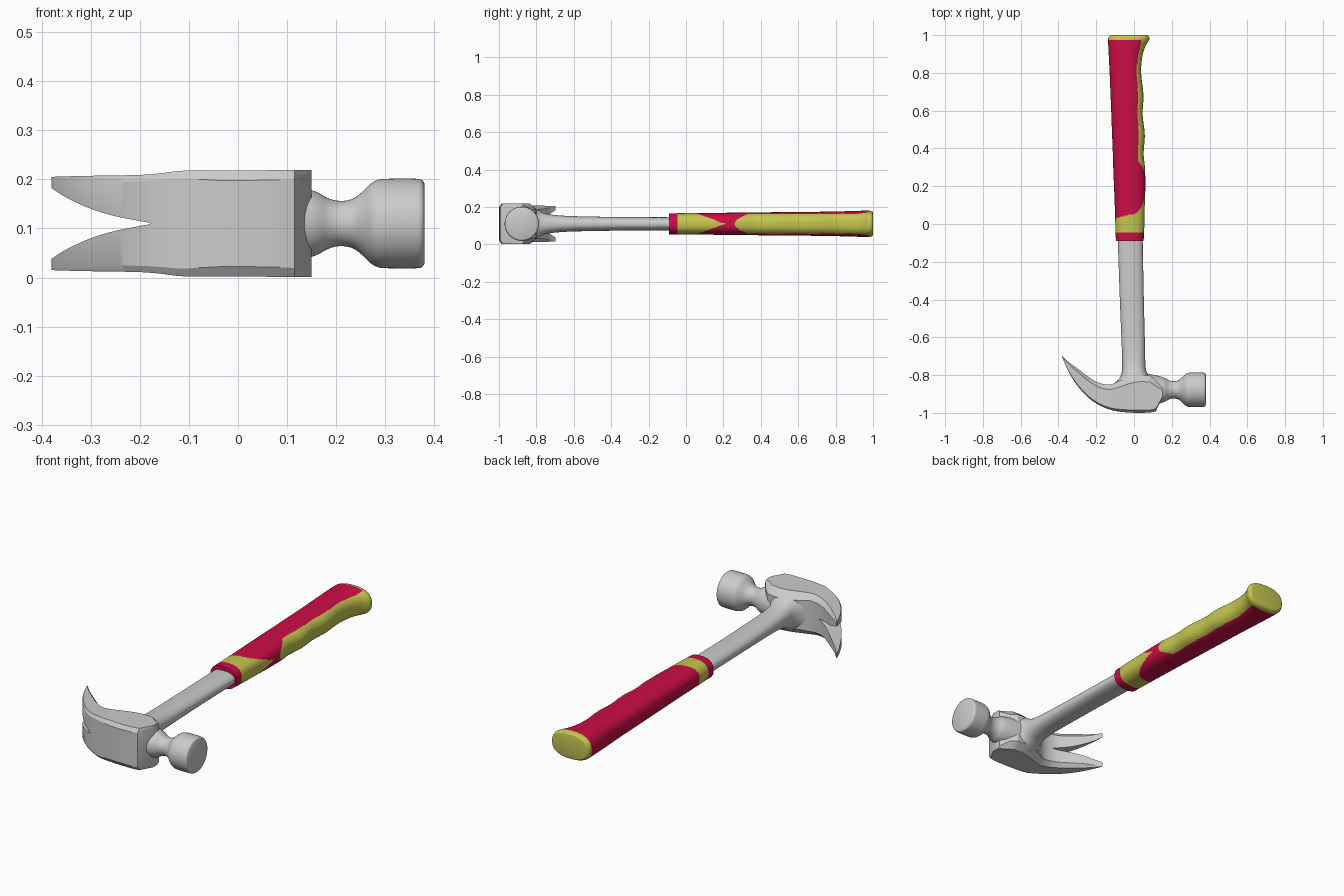
import bpy, bmesh, math

if "Cube" in bpy.data.objects:
    bpy.data.objects.remove(bpy.data.objects["Cube"])

CZ = 0.11  # height of the symmetry plane; all parts are built around local z = 0


def material(name, rgb):
    m = bpy.data.materials.new(name)
    m.diffuse_color = (*rgb, 1)
    m.use_nodes = True
    m.node_tree.nodes["Principled BSDF"].inputs["Base Color"].default_value = m.diffuse_color
    return m


STEEL = material("steel grey", (0.60, 0.60, 0.60))
RED = material("grip red", (0.60, 0.004, 0.06))
YELLOW = material("grip yellow", (0.56, 0.56, 0.08))


def spline(keys, t):
    """Smooth interpolation through rows of (t, value, value, ...)."""
    n = len(keys)
    i = 0
    while i < n - 2 and t > keys[i + 1][0]:
        i += 1
    a, b = keys[i], keys[i + 1]
    p, q = keys[max(i - 1, 0)], keys[min(i + 2, n - 1)]
    h = b[0] - a[0]
    s = min(1, max(0, (t - a[0]) / h))
    out = []
    for k in range(1, len(a)):
        m0 = (b[k] - p[k]) / (b[0] - p[0]) * h
        m1 = (q[k] - a[k]) / (q[0] - a[0]) * h
        out.append((2*s**3 - 3*s*s + 1) * a[k] + (s**3 - 2*s*s + s) * m0
                   + (3*s*s - 2*s**3) * b[k] + (s**3 - s*s) * m1)
    return out


def span(a, b, n):
    return [a + (b - a) * i / n for i in range(n + 1)]


def loft(name, rings, mats, rule=None, angle=35, half=False):
    bm = bmesh.new()
    vs = [[bm.verts.new(p) for p in r] for r in rings]
    n = len(rings[0])
    for a, b in zip(vs, vs[1:]):
        for j in range(n):
            bm.faces.new((a[j], a[(j + 1) % n], b[(j + 1) % n], b[j]))
    bm.faces.new(vs[0])
    bm.faces.new(vs[-1])
    bmesh.ops.recalc_face_normals(bm, faces=bm.faces)
    if half:  # open the symmetry plane
        inner = [f for f in bm.faces if all(abs(v.co.z) < 1e-6 for v in f.verts)]
        bmesh.ops.delete(bm, geom=inner, context='FACES')
    if rule:
        for f in bm.faces:
            f.material_index = rule(f.calc_center_median())
    me = bpy.data.meshes.new(name)
    bm.to_mesh(me)
    bm.free()
    for m in mats:
        me.materials.append(m)
    ob = bpy.data.objects.new(name, me)
    ob.location.z = CZ
    bpy.context.collection.objects.link(ob)
    if half:
        mod = ob.modifiers.new("mirror", 'MIRROR')
        mod.use_axis = (False, False, True)
        mod.merge_threshold = 0.0005
    bpy.ops.object.select_all(action='DESELECT')
    ob.select_set(True)
    bpy.context.view_layer.objects.active = ob
    bpy.ops.object.shade_smooth_by_angle(angle=math.radians(angle))
    return ob


def oval(y, xl, xr, hz, n, power):
    """Superellipse ring across the handle."""
    ring = []
    for i in range(n):
        a = 2 * math.pi * (i + 0.5) / n
        c, s = math.cos(a), math.sin(a)
        e = 2 / power
        ring.append(((xl + xr) / 2 + (xr - xl) / 2 * math.copysign(abs(c)**e, c), y,
                     hz * math.copysign(abs(s)**e, s)))
    return ring


# Head block and split claw: x, lower y, upper y, half width
BODY = [(-0.38, -0.706, -0.699, 0.095), (-0.35, -0.775, -0.728, 0.096),
        (-0.31, -0.842, -0.757, 0.097), (-0.25, -0.912, -0.803, 0.098),
        (-0.20, -0.95, -0.835, 0.099), (-0.16, -0.971, -0.848, 0.102),
        (-0.12, -0.985, -0.848, 0.107), (-0.08, -0.993, -0.832, 0.108),
        (-0.03, -0.998, -0.812, 0.108), (0.03, -1.0, -0.80, 0.108),
        (0.085, -0.998, -0.802, 0.109)]
SLOT = [(-0.38, 0.072), (-0.35, 0.053), (-0.30, 0.030), (-0.25, 0.015),
        (-0.20, 0.005), (-0.182, 0.002)]


def head_ring(x, lo, hi, hz):
    w = spline(SLOT, x)[0] if x < -0.18 else 0
    k = min(1, (hi - lo) / 0.18)
    g = 0.3 * (hz - w)
    c1, c2 = min(0.02 * k, g), min(0.035 * k, g)
    return [(x, lo, w), (x, lo, hz - c1), (x, lo + 0.014 * k, hz),
            (x, hi - 0.035 * k, hz), (x, hi, hz - c2), (x, hi, w)]


xs = span(-0.38, -0.182, 24) + span(-0.178, 0.085, 24)
rings = [head_ring(x, *spline(BODY, x)) for x in xs]
rings.append(head_ring(0.115, -0.992, -0.825, 0.109))
rings.append(head_ring(0.15, -0.92, -0.868, 0.109))
loft("claw_head", rings, [STEEL], angle=28, half=True)

# Neck and striking face, turned around the x axis
POLL = [(0.07, 0.086), (0.12, 0.076), (0.15, 0.068), (0.165, 0.062), (0.185, 0.051),
        (0.21, 0.046), (0.235, 0.051), (0.255, 0.066), (0.27, 0.081),
        (0.285, 0.089), (0.30, 0.091), (0.368, 0.091), (0.376, 0.088), (0.38, 0.081)]
rings = []
for x in span(0.07, 0.368, 50) + [0.372, 0.376, 0.378, 0.38]:
    r = spline(POLL, x)[0]
    rings.append([(x, -0.878 + r * math.cos(2 * math.pi * i / 64),
                   r * math.sin(2 * math.pi * i / 64)) for i in range(64)])
loft("striking_face", rings, [STEEL], angle=40)

# Steel shaft flaring into the head: y, left x, right x, half height
SHAFT = [(-0.87, -0.15, 0.12, 0.104), (-0.84, -0.10, 0.105, 0.099),
         (-0.815, -0.077, 0.09, 0.088), (-0.79, -0.066, 0.07, 0.073),
         (-0.76, -0.063, 0.062, 0.058), (-0.70, -0.063, 0.059, 0.047),
         (-0.60, -0.067, 0.057, 0.041), (-0.40, -0.075, 0.052, 0.037),
         (-0.08, -0.086, 0.046, 0.035)]
loft("shaft", [oval(y, *spline(SHAFT, y), 64, 2.3)
               for y in span(-0.87, -0.66, 28) + span(-0.64, -0.08, 14)], [STEEL])

# Moulded grip: y, left x, right x, half height
GRIP = [(-0.09, -0.096, 0.051, 0.056), (0.0, -0.099, 0.055, 0.057),
        (0.1, -0.102, 0.057, 0.058), (0.2, -0.106, 0.06, 0.059),
        (0.3, -0.11, 0.058, 0.060), (0.37, -0.112, 0.051, 0.061),
        (0.47, -0.116, 0.057, 0.062), (0.58, -0.12, 0.046, 0.063),
        (0.68, -0.124, 0.050, 0.064), (0.80, -0.129, 0.038, 0.066),
        (0.88, -0.133, 0.043, 0.068), (0.94, -0.136, 0.060, 0.070),
        (0.975, -0.138, 0.080, 0.071), (1.0, -0.136, 0.085, 0.070)]


def grip_colour(p):
    xl, xr, hz = spline(GRIP, p.y)
    u = (p.x - (xl + xr) / 2) / ((xr - xl) / 2)
    v = abs(p.z)
    if p.y < -0.045:
        return 0  # red collar
    edge = 0.05 + 0.16 * max(0, 1 - v / hz) if u > 0 else 0.03 + 0.02 * (1 + u)
    if p.y < edge or p.y > 0.975:
        return 1  # yellow band and end cap
    if u > 0 and p.y > 0.26:  # yellow finger strip
        w = 0.053 * min(1, ((p.y - 0.26) / 0.075)**0.5) + max(0, p.y - 0.93) * 0.2
        return 1 if v < w else 0
    return 0


rings = []
for y in span(-0.09, 0.975, 213) + [0.98, 0.985, 0.99, 0.994, 0.997, 0.999, 1.0]:
    xl, xr, hz = spline(GRIP, y)
    t = min(1, max(0, (y - 0.975) / 0.025))
    s = 1 - 0.16 * (1 - math.sqrt(1 - t * t))
    c, h = (xl + xr) / 2, (xr - xl) / 2 * s
    rings.append(oval(y, c - h, c + h, hz * s, 112, 2.5))
loft("grip", rings, [RED, YELLOW], grip_colour, angle=50)
